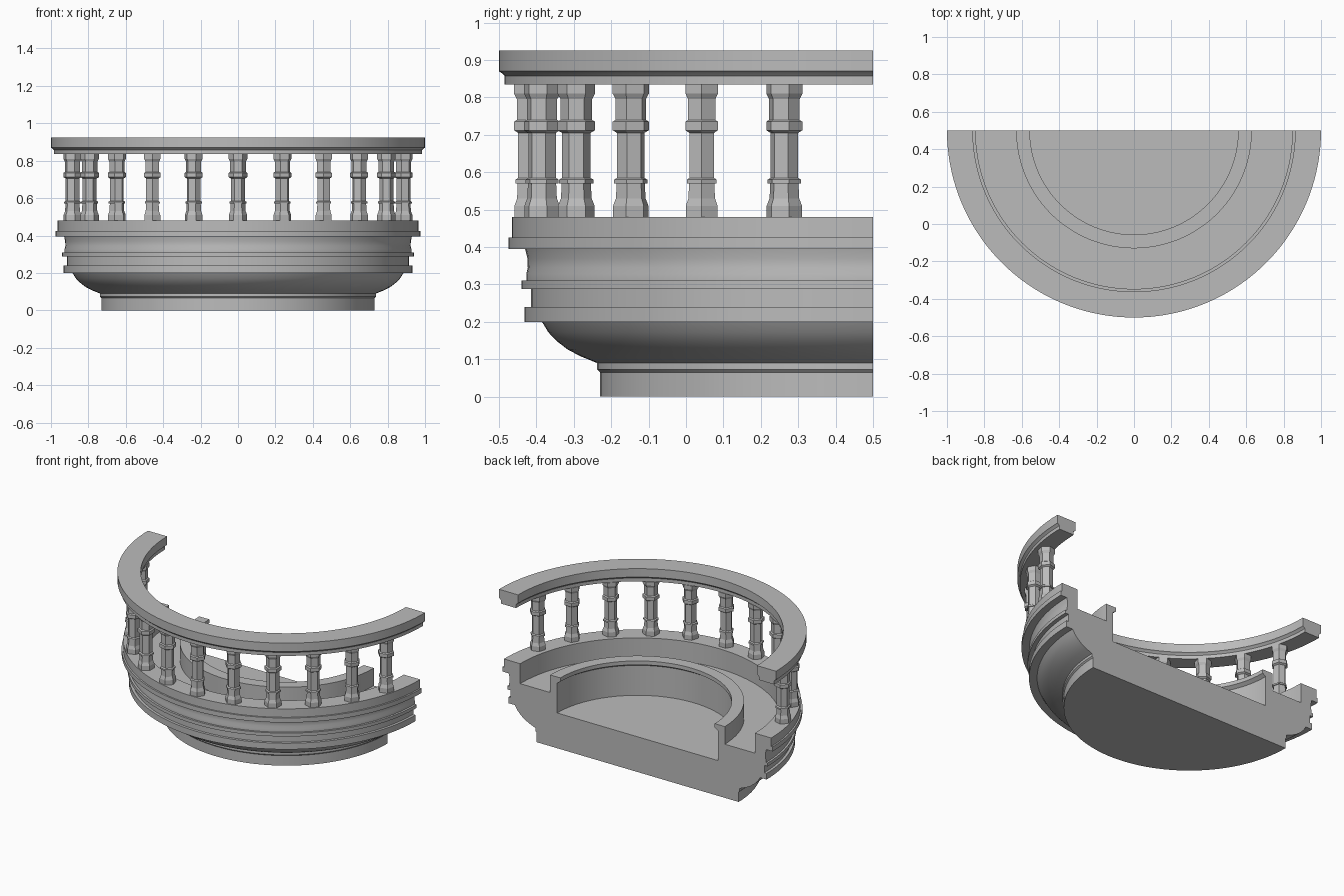
import bpy, bmesh
from math import pi, sin, cos
from mathutils import Matrix, Vector

if "Cube" in bpy.data.objects:
    bpy.data.objects.remove(bpy.data.objects["Cube"])

CENTRE = Vector((0, 0.5, 0))   # axis of the half round plan
STEPS = 72

stone = bpy.data.materials.new("grey_stone")
stone.use_nodes = True
GREY = (0.5, 0.5, 0.5, 1)
stone.diffuse_color = GREY
stone.node_tree.nodes["Principled BSDF"].inputs["Base Color"].default_value = GREY


def finish(bm, name, angle=0.44):
    bmesh.ops.remove_doubles(bm, verts=bm.verts, dist=0.0001)
    bmesh.ops.recalc_face_normals(bm, faces=bm.faces)
    mesh = bpy.data.meshes.new(name)
    bm.to_mesh(mesh)
    bm.free()
    mesh.materials.append(stone)
    obj = bpy.data.objects.new(name, mesh)
    bpy.context.collection.objects.link(obj)
    bpy.ops.object.select_all(action='DESELECT')
    obj.select_set(True)
    bpy.context.view_layer.objects.active = obj
    bpy.ops.object.shade_smooth_by_angle(angle=angle)
    return obj


def half_round(name, section):
    """Sweep a closed (radius, height) section through the front half circle."""
    bm = bmesh.new()
    rings = []
    for i in range(STEPS + 1):
        a = -pi * i / STEPS
        rings.append([bm.verts.new(CENTRE + Vector((r * cos(a), r * sin(a), z)))
                      for r, z in section])
    n = len(section)
    for a, b in zip(rings, rings[1:]):
        for j in range(n):
            k = (j + 1) % n
            if section[j][0] + section[k][0] > 0:   # nothing along the axis
                bm.faces.new((a[j], a[k], b[k], b[j]))
    bm.faces.new(rings[0])
    bm.faces.new(rings[-1])
    return finish(bm, name)


# Balcony body: plinth, bowl, mouldings, parapet, walkway, inner curb, floor
half_round("balcony_body", [
    (0, 0), (0.73, 0), (0.73, 0.065), (0.738, 0.073), (0.738, 0.09),
    (0.78, 0.107), (0.815, 0.125), (0.845, 0.148), (0.868, 0.172), (0.885, 0.2),
    (0.932, 0.2), (0.932, 0.24), (0.915, 0.24), (0.915, 0.288),
    (0.94, 0.288), (0.94, 0.31), (0.927, 0.31), (0.927, 0.328),
    (0.923, 0.345), (0.924, 0.37), (0.93, 0.395),
    (0.975, 0.395), (0.975, 0.425), (0.965, 0.425), (0.965, 0.48),
    (0.847, 0.48), (0.847, 0.35), (0.63, 0.35), (0.63, 0.465),
    (0.557, 0.465), (0.557, 0.44), (0.58, 0.425), (0.58, 0.23), (0, 0.23)])

# Hand rail with a narrower moulding below
half_round("hand_rail", [
    (0.877, 0.835), (0.985, 0.835), (0.985, 0.857), (0.993, 0.865),
    (1.0, 0.87), (1.0, 0.925), (0.862, 0.925), (0.862, 0.87),
    (0.869, 0.865), (0.877, 0.857)])

# Six sided balusters, each turned to face the axis
PROFILE = [(0.049, 0.48), (0.049, 0.51), (0.041, 0.53), (0.039, 0.57),
           (0.046, 0.57), (0.046, 0.58), (0.038, 0.585), (0.038, 0.705),
           (0.05, 0.712), (0.05, 0.735), (0.042, 0.74), (0.042, 0.795),
           (0.05, 0.81), (0.05, 0.835)]


def baluster(index):
    angle = -pi * index / 12
    bm = bmesh.new()
    rings = [[bm.verts.new((r * cos(pi * (2 * s + 1) / 6),
                            r * sin(pi * (2 * s + 1) / 6), z))
              for s in range(6)] for r, z in PROFILE]
    for a, b in zip(rings, rings[1:]):
        for s in range(6):
            t = (s + 1) % 6
            bm.faces.new((a[s], a[t], b[t], b[s]))
    bm.faces.new(rings[0])
    bm.faces.new(rings[-1])
    place = (Matrix.Translation(CENTRE) @ Matrix.Rotation(angle, 4, 'Z')
             @ Matrix.Translation((0.916, 0, 0)))
    bm.transform(place)
    finish(bm, f"baluster_{index}", 0.05)


for index in range(1, 12):
    baluster(index)
